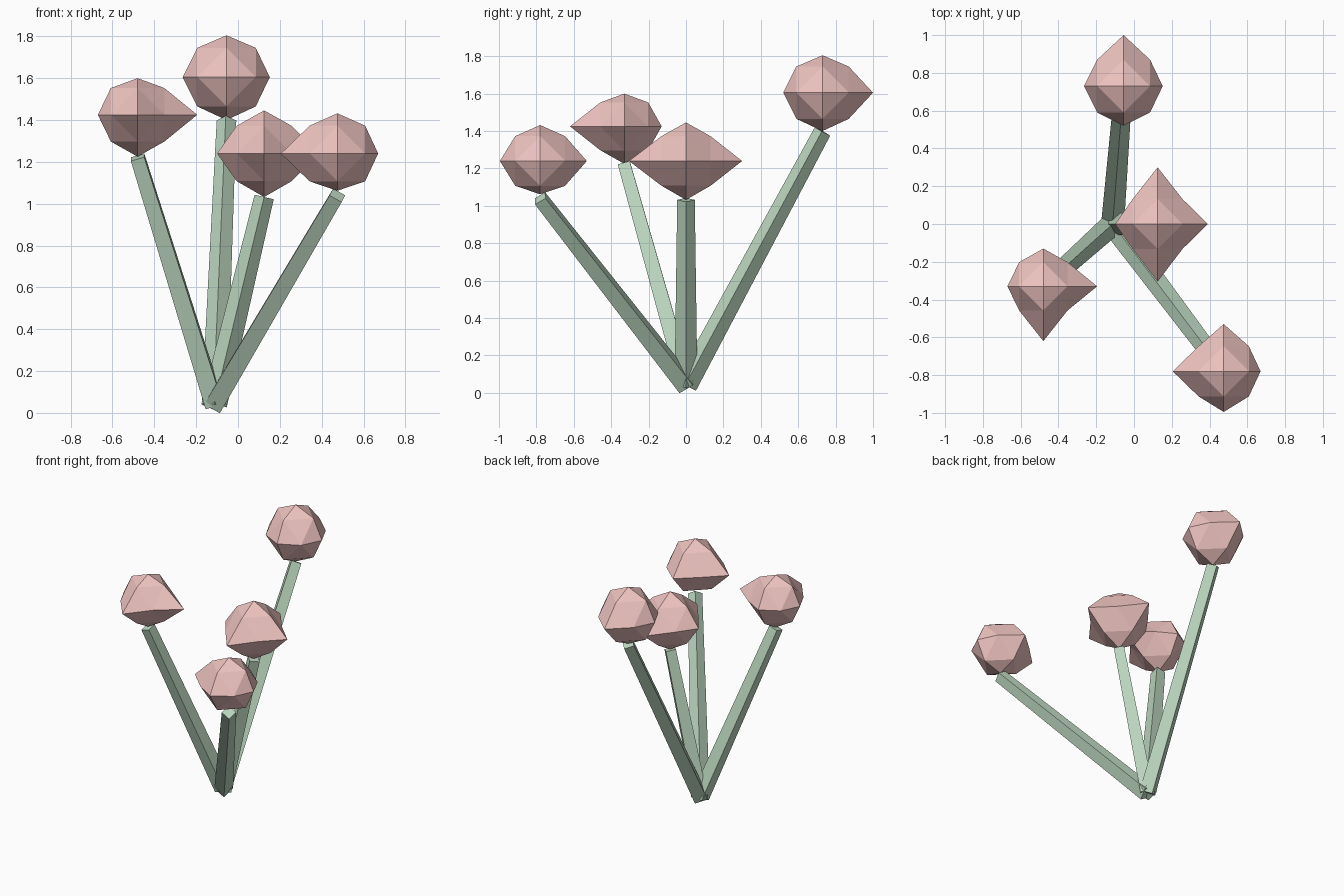
import bpy, bmesh, math
from mathutils import Vector, Matrix

if "Cube" in bpy.data.objects:
    bpy.data.objects.remove(bpy.data.objects["Cube"])


def material(name, color):
    m = bpy.data.materials.new(name)
    m.diffuse_color = color
    m.use_nodes = True
    m.node_tree.nodes["Principled BSDF"].inputs["Base Color"].default_value = m.diffuse_color
    return m


GREEN = material("stem_green", (0.50, 0.67, 0.52, 1))
PINK = material("bloom_pink", (0.86, 0.55, 0.53, 1))
BASE = Vector((-0.113, 0, 0.041))


def finish(bm, name, mat):
    bmesh.ops.recalc_face_normals(bm, faces=bm.faces)
    me = bpy.data.meshes.new(name)
    bm.to_mesh(me)
    bm.free()
    me.materials.append(mat)
    bpy.context.collection.objects.link(bpy.data.objects.new(name, me))


def stem(name, top):
    # tapered four-sided bar, leaning from the shared base
    d = top - BASE
    bm = bmesh.new()
    bmesh.ops.create_cone(bm, cap_ends=True, segments=4,
                          radius1=0.061, radius2=0.047, depth=d.length)
    tilt = math.acos(d.z / d.length)
    rot = Matrix.Rotation(math.atan2(d.y, d.x), 4, 'Z') @ Matrix.Rotation(tilt, 4, 'Y')
    bm.transform(Matrix.Translation((top + BASE) / 2) @ rot)
    finish(bm, name, GREEN)


def bloom(name, center, mid, reach):
    # once-subdivided octahedron whose six tips have their own reach
    bm = bmesh.new()
    cache = {}

    def vert(*tips):
        key = frozenset(tips)
        if key not in cache:
            p = Vector((0, 0, 0))
            for axis, sign in tips:
                size = mid if len(tips) == 2 else reach[axis * 2 + (sign > 0)]
                p[axis] = sign * size
            cache[key] = bm.verts.new(center + p)
        return cache[key]

    for sx in (-1, 1):
        for sy in (-1, 1):
            for sz in (-1, 1):
                a, b, c = (0, sx), (1, sy), (2, sz)
                ab, bc, ca = vert(a, b), vert(b, c), vert(c, a)
                for tri in ((vert(a), ab, ca), (vert(b), bc, ab),
                            (vert(c), ca, bc), (ab, bc, ca)):
                    bm.faces.new(tri)
    finish(bm, name, PINK)


# name, bloom centre, stem top height, mid offset, reach (-x, +x, -y, +y, -z, +z)
FLOWERS = [
    ("left", (-0.48, -0.33, 1.425), 1.222, 0.128, (0.19, 0.285, 0.29, 0.20, 0.20, 0.175)),
    ("back", (-0.055, 0.73, 1.605), 1.398, 0.140, (0.21, 0.207, 0.21, 0.27, 0.205, 0.20)),
    ("middle", (0.125, 0.0, 1.24), 1.032, 0.132, (0.225, 0.265, 0.305, 0.30, 0.208, 0.206)),
    ("right", (0.475, -0.78, 1.24), 1.040, 0.133, (0.27, 0.195, 0.215, 0.25, 0.178, 0.192)),
]

for name, c, top_z, mid, reach in FLOWERS:
    stem(name + "_stem", Vector((c[0], c[1], top_z)))
    bloom(name + "_bloom", Vector(c), mid, reach)
